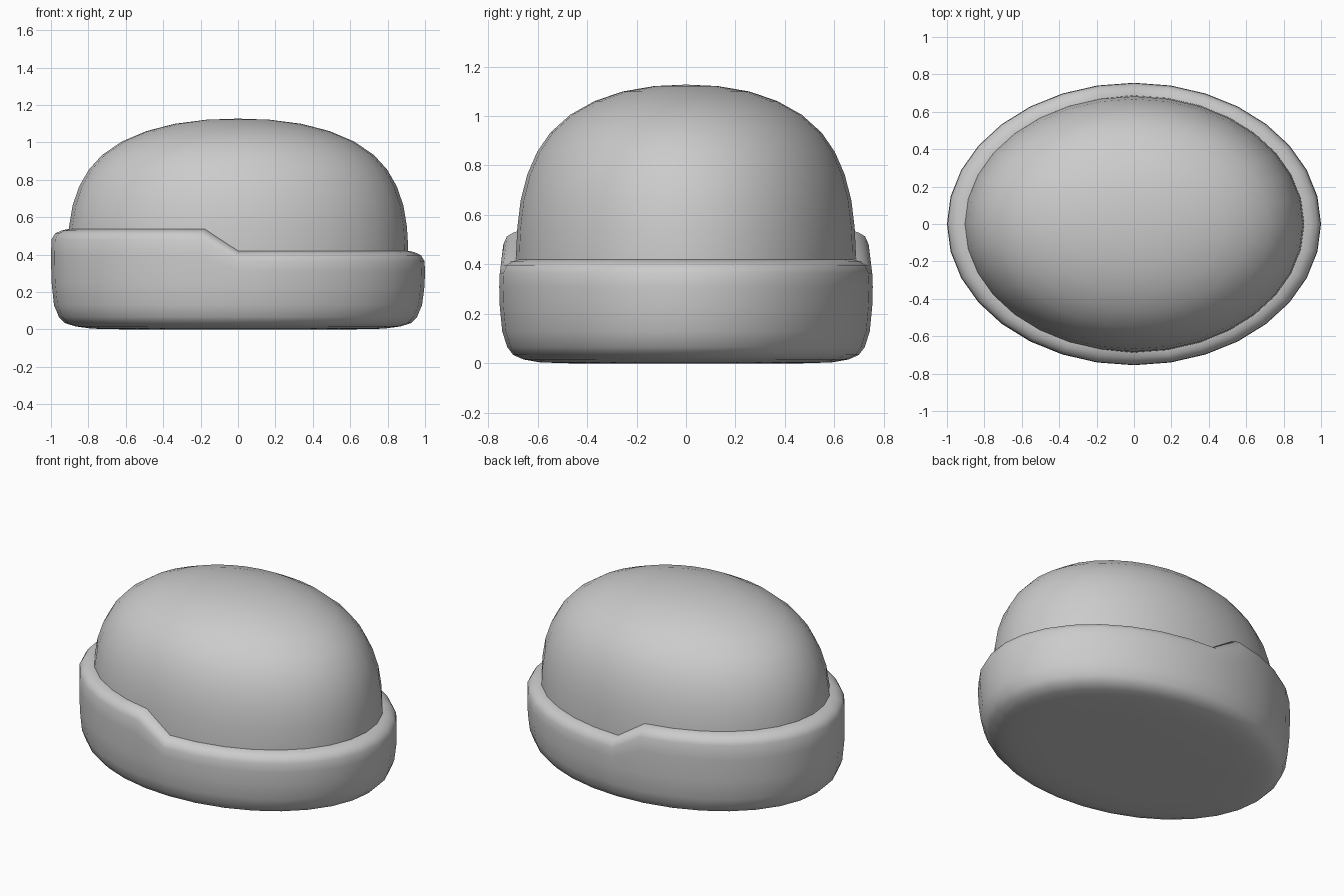
import bpy, bmesh
from math import sin, cos, pi

if "Cube" in bpy.data.objects:
    bpy.data.objects.remove(bpy.data.objects["Cube"])

SEGMENTS = 32
DEPTH = 0.755   # y radius relative to x radius


def lathe(name, profile, lift=0.0):
    """Elliptical lathe of (radius, z, lift weight) points; lift raises the -x half."""
    bm = bmesh.new()
    rings = []
    for r, z, w in profile:
        if r == 0:
            rings.append([bm.verts.new((0, 0, z))] * SEGMENTS)
            continue
        ring = []
        for i in range(SEGMENTS):
            a = 2 * pi * i / SEGMENTS
            up = lift * w if cos(a) < -0.1 else 0.0
            ring.append(bm.verts.new((r * cos(a), r * DEPTH * sin(a), z + up)))
        rings.append(ring)
    for low, high in zip(rings, rings[1:]):
        for i in range(SEGMENTS):
            j = (i + 1) % SEGMENTS
            corners = [low[i], low[j], high[j], high[i]]
            bm.faces.new(list(dict.fromkeys(corners)))
    bmesh.ops.recalc_face_normals(bm, faces=bm.faces)
    mesh = bpy.data.meshes.new(name)
    bm.to_mesh(mesh)
    bm.free()
    obj = bpy.data.objects.new(name, mesh)
    bpy.context.collection.objects.link(obj)
    for p in mesh.polygons:
        p.use_smooth = True
    return obj


# Rounded dome rising out of the band
lathe("dome", [
    (0.910, 0.38, 0), (0.910, 0.44, 0), (0.903, 0.55, 0), (0.885, 0.66, 0),
    (0.850, 0.763, 0), (0.797, 0.855, 0), (0.726, 0.933, 0), (0.620, 1.005, 0),
    (0.490, 1.060, 0), (0.340, 1.099, 0), (0.170, 1.121, 0), (0, 1.127, 0)])

# Folded band with a closed underside, stepped higher on the -x half
lathe("band", [
    (0, 0, 0), (0.60, 0.0, 0), (0.78, 0.004, 0), (0.87, 0.016, 0),
    (0.925, 0.034, 0), (0.957, 0.066, 0), (0.984, 0.13, 0), (0.997, 0.23, 0.2),
    (1.0, 0.31, 0.7), (0.997, 0.365, 1), (0.978, 0.397, 1), (0.945, 0.412, 1),
    (0.912, 0.42, 1), (0.890, 0.42, 1)], lift=0.116)
